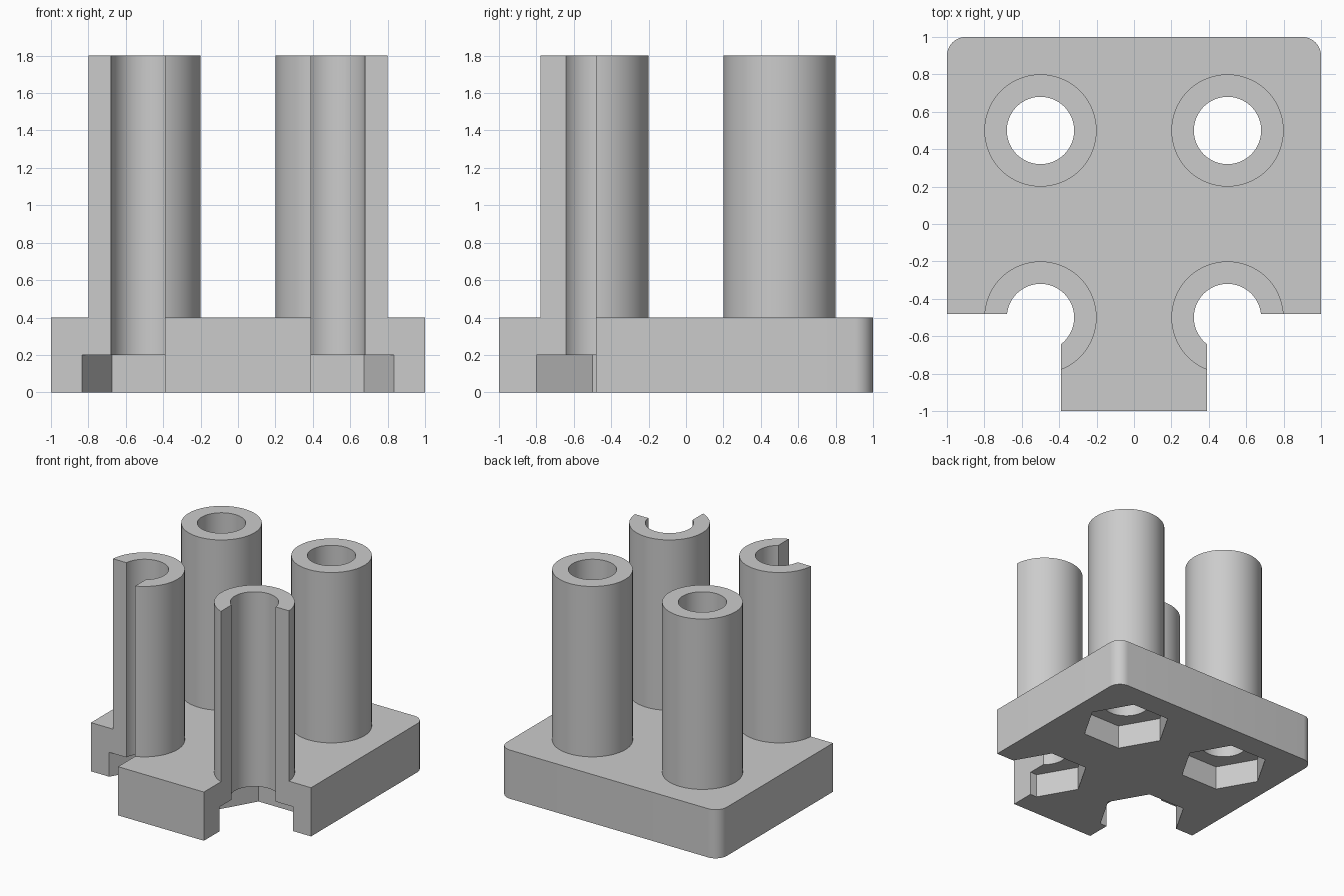
import bpy
import math

# Remove the default cube
cube = bpy.data.objects.get("Cube")
if cube:
    bpy.data.objects.remove(cube, do_unlink=True)

SPACING = 0.5      # distance of each socket axis from the centre
PLATE_TOP = 0.4
TUBE_TOP = 1.8
POCKET_TOP = 0.2

grey = bpy.data.materials.new("plain grey")
grey.use_nodes = True
colour = (0.6, 0.6, 0.6, 1)
grey.diffuse_color = colour
grey.node_tree.nodes["Principled BSDF"].inputs["Base Color"].default_value = colour


def box(name, low, high):
    centre = [(a + b) / 2 for a, b in zip(low, high)]
    bpy.ops.mesh.primitive_cube_add(size=1, location=centre)
    ob = bpy.context.object
    ob.name = name
    ob.scale = [b - a for a, b in zip(low, high)]
    bpy.ops.object.transform_apply(location=True, rotation=True, scale=True)
    return ob


def prism(name, x, y, radius, bottom, top, sides, turn=0):
    bpy.ops.mesh.primitive_cylinder_add(
        vertices=sides, radius=radius, depth=top - bottom,
        location=(x, y, (bottom + top) / 2), rotation=(0, 0, turn))
    ob = bpy.context.object
    ob.name = name
    return ob


def combine(target, tool, operation):
    """Apply a boolean to the target and discard the tool."""
    tool.hide_render = True
    mod = target.modifiers.new(operation.lower(), 'BOOLEAN')
    mod.operation = operation
    mod.solver = 'EXACT'
    mod.object = tool
    bpy.context.view_layer.objects.active = target
    bpy.ops.object.modifier_apply(modifier=mod.name)
    bpy.data.objects.remove(tool, do_unlink=True)


# Base plate with two rounded back corners
plate = box("socket_block", (-1, -1, 0), (1, 1, PLATE_TOP))
weights = plate.data.attributes.new("bevel_weight_edge", 'FLOAT', 'EDGE')
for edge in plate.data.edges:
    ends = [plate.data.vertices[i].co for i in edge.vertices]
    if all(p.y > 0 for p in ends) and abs(ends[0].x - ends[1].x) < 0.01 \
            and abs(ends[0].z - ends[1].z) > 0.1:
        weights.data[edge.index].value = 1
bevel = plate.modifiers.new("round_corners", 'BEVEL')
bevel.limit_method = 'WEIGHT'
bevel.width = 0.1
bevel.segments = 10
bpy.ops.object.modifier_apply(modifier=bevel.name)

# Four tall posts, bored through, with hexagonal pockets below
axes = [(sx * SPACING, sy * SPACING) for sx in (-1, 1) for sy in (-1, 1)]
for x, y in axes:
    combine(plate, prism("post", x, y, 0.3, 0.3, TUBE_TOP, 96), 'UNION')
for x, y in axes:
    combine(plate, prism("bore", x, y, 0.18, -0.1, 2, 72), 'DIFFERENCE')
    combine(plate, prism("hex_pocket", x, y, 0.3464, -0.1, POCKET_TOP, 6,
                         math.radians(30)), 'DIFFERENCE')

# Both front corners cut away, opening the front posts
for side in (-1, 1):
    low, high = sorted((side * 0.39, side * 1.2))
    combine(plate, box("corner_cut", (low, -1.2, -0.2), (high, -0.48, 2)),
            'DIFFERENCE')

# Finish
plate.data.materials.clear()
plate.data.materials.append(grey)
for face in plate.data.polygons:
    face.material_index = 0
bpy.ops.object.select_all(action='DESELECT')
plate.select_set(True)
bpy.context.view_layer.objects.active = plate
bpy.ops.object.shade_smooth_by_angle(angle=math.radians(25))
